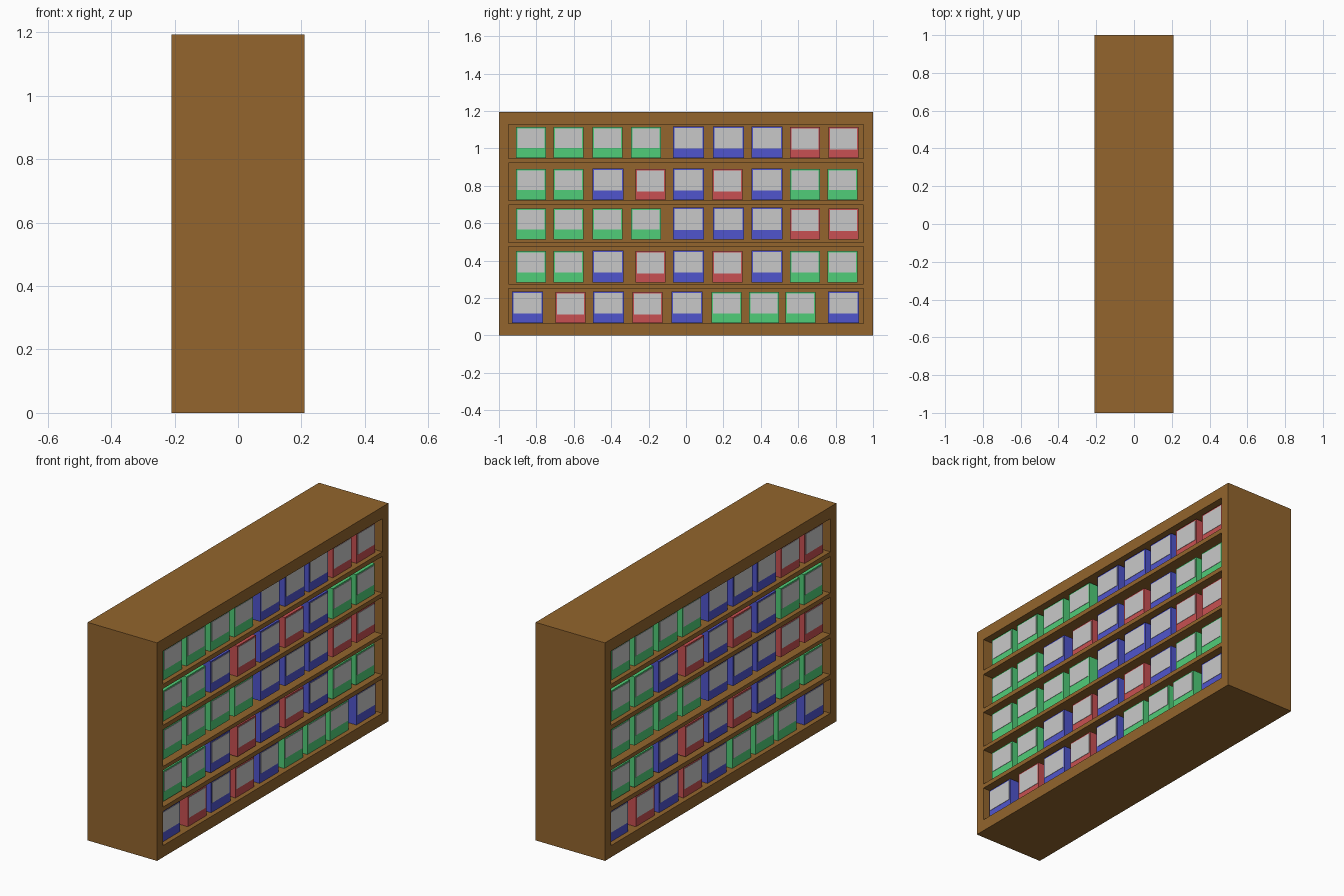
import bpy, bmesh
from mathutils import Matrix, Vector

if "Cube" in bpy.data.objects:
    bpy.data.objects.remove(bpy.data.objects["Cube"])


def material(name, r, g, b):
    m = bpy.data.materials.new(name)
    lin = lambda c: ((c / 255 + 0.055) / 1.055) ** 2.4
    m.diffuse_color = (lin(r), lin(g), lin(b), 1)
    m.use_nodes = True
    m.node_tree.nodes["Principled BSDF"].inputs["Base Color"].default_value = m.diffuse_color
    return m


WOOD = material("brown wood", 147, 101, 45)
LABEL = material("light grey label", 201, 201, 201)
CASES = {
    "G": ("green_case", material("green", 80, 205, 120)),
    "B": ("blue_case", material("blue", 80, 85, 205)),
    "R": ("red_case", material("red", 200, 80, 82)),
}


def add_box(bm, x0, x1, y0, y1, z0, z1, mat=0):
    size = Vector((x1 - x0, y1 - y0, z1 - z0))
    mid = Vector((x0 + x1, y0 + y1, z0 + z1)) / 2
    m = Matrix.Translation(mid) @ Matrix.Diagonal((*size, 1))
    verts = bmesh.ops.create_cube(bm, size=1, matrix=m)["verts"]
    for f in {f for v in verts for f in v.link_faces}:
        f.material_index = mat


def finish(bm, name, mats):
    me = bpy.data.meshes.new(name)
    bm.to_mesh(me)
    bm.free()
    for m in mats:
        me.materials.append(m)
    ob = bpy.data.objects.new(name, me)
    bpy.context.collection.objects.link(ob)
    return ob


def board(name, *dims):
    bm = bmesh.new()
    add_box(bm, *dims)
    return finish(bm, name, [WOOD])


D, H, END = 0.21, 1.193, 0.948      # half depth, height, inner half length
PANEL = 0.05                        # half thickness of the middle panel
FRONT = 0.185                       # where the cases' fronts stand

# bottom and top of each open bay, from the top row down
BAYS = [(0.947, 1.128), (0.722, 0.922), (0.497, 0.698), (0.275, 0.476), (0.064, 0.251)]

# cabinet: two ends, horizontal boards between the bays, middle panel
board("end_panel_front", -D, D, -1, -END, 0, H)
board("end_panel_back", -D, D, END, 1, 0, H)
levels = [H] + [z for lo, hi in BAYS for z in (hi, lo)] + [0]
for i in range(0, len(levels), 2):
    board("shelf_board", -D, D, -END, END, levels[i + 1], levels[i])
board("middle_panel", -PANEL, PANEL, -END, END, 0.03, H - 0.03)

# cases: colour order and centre positions along each row
ROW_A = ("GGGGBBBRR", (-.829, -.628, -.42, -.214, .013, .227, .433, .636, .842))
ROW_B = ("GGBRBRBGG", (-.829, -.628, -.417, -.19, .013, .222, .433, .636, .837))
ROW_C = ("BRBRBGGGB", (-.847, -.618, -.414, -.206, .005, .217, .417, .612, .842))
ROWS = [(ROW_A, .948), (ROW_B, .723), (ROW_A, .513), (ROW_B, .284), (ROW_C, .065)]
# width, height, height of the coloured strip below the label
SIZES = {"G": (.162, .166, .053), "B": (.166, .170, .051), "R": (.160, .166, .046)}

for (colours, centres), z in ROWS:
    for key, y in zip(colours, centres):
        name, mat = CASES[key]
        w, h, strip = SIZES[key]
        bm = bmesh.new()
        add_box(bm, PANEL, FRONT, y - w / 2, y + w / 2, z, z + h)
        e = w / 2 - 0.008
        add_box(bm, FRONT - 0.002, FRONT + 0.002, y - e, y + e,
                z + strip, z + h - 0.008, 1)
        ob = finish(bm, name, [mat, LABEL])
        # same case on the opposite side, turned half a circle
        twin = ob.copy()
        twin.rotation_euler.z = 3.14159265
        bpy.context.collection.objects.link(twin)
